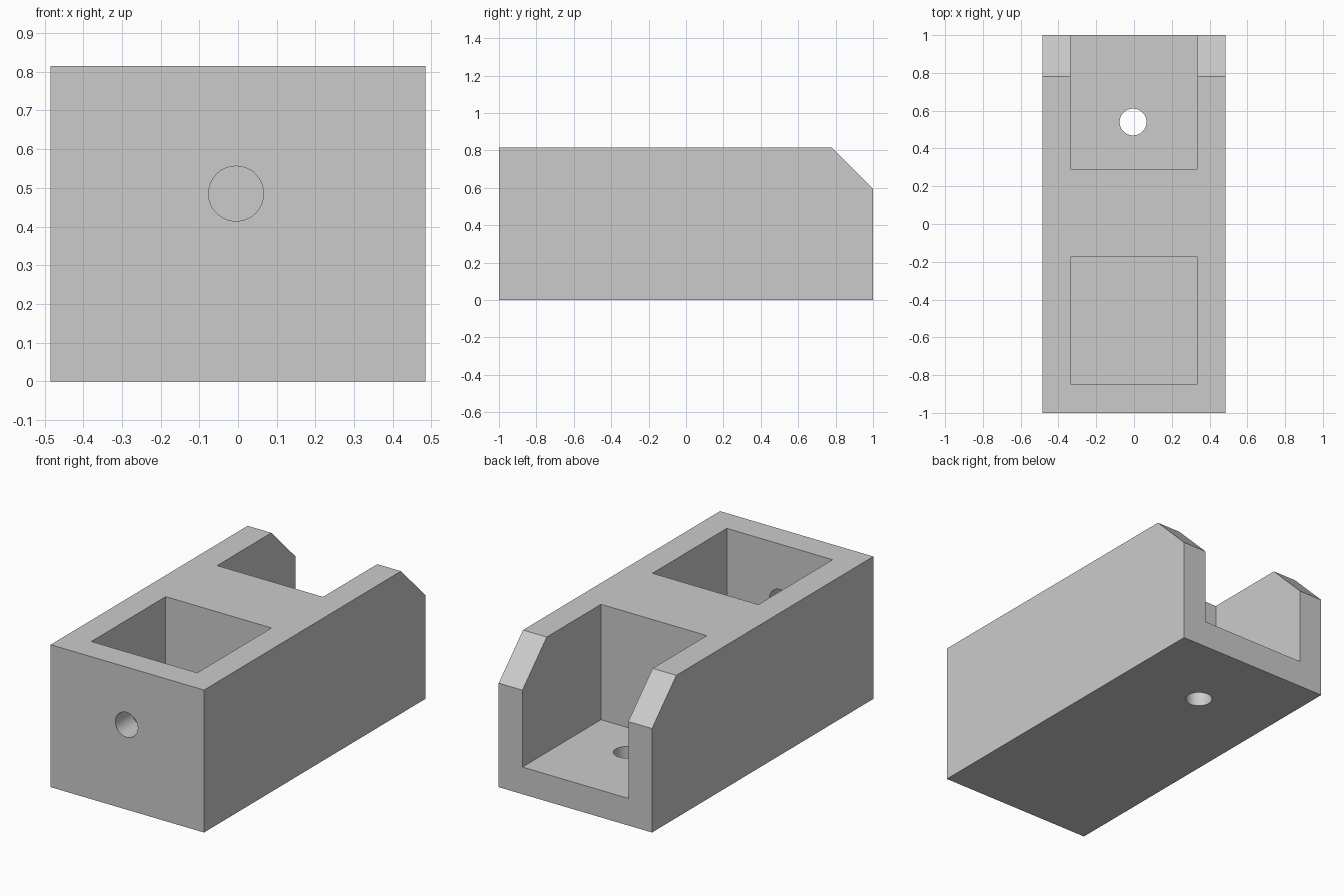
import bpy
import bmesh
import math
from mathutils import Matrix, Vector

default = bpy.data.objects.get("Cube")
if default:
    bpy.data.objects.remove(default, do_unlink=True)

HALF_W, HALF_L, HEIGHT = 0.485, 1.0, 0.815
CHAMFER = 0.22
POCKET_W, FLOOR = 0.335, 0.155
HOLE_X, HOLE_R = -0.005, 0.071

grey = bpy.data.materials.new("plain_grey")
grey.use_nodes = True
grey.diffuse_color = (0.6, 0.6, 0.6, 1)
grey.node_tree.nodes["Principled BSDF"].inputs["Base Color"].default_value = (0.6, 0.6, 0.6, 1)


def add_object(name, bm):
    bmesh.ops.recalc_face_normals(bm, faces=bm.faces)
    mesh = bpy.data.meshes.new(name)
    bm.to_mesh(mesh)
    bm.free()
    mesh.materials.append(grey)
    obj = bpy.data.objects.new(name, mesh)
    bpy.context.scene.collection.objects.link(obj)
    return obj


def box(name, low, high):
    low, high = Vector(low), Vector(high)
    bm = bmesh.new()
    bmesh.ops.create_cube(bm, size=1, matrix=Matrix.Translation((low + high) / 2)
                          @ Matrix.Diagonal((high - low).to_4d()))
    return add_object(name, bm)


def drill(name, centre, depth, tilt=0):
    bm = bmesh.new()
    bmesh.ops.create_cone(bm, cap_ends=True, segments=64, radius1=HOLE_R, radius2=HOLE_R,
                          depth=depth, matrix=Matrix.Translation(centre)
                          @ Matrix.Rotation(tilt, 4, "X"))
    return add_object(name, bm)


# Block body: side profile with a sloped rear top corner, extruded across
bm = bmesh.new()
profile = [(-HALF_L, 0), (HALF_L, 0), (HALF_L, HEIGHT - CHAMFER),
           (HALF_L - CHAMFER, HEIGHT), (-HALF_L, HEIGHT)]
side = bm.faces.new([bm.verts.new((-HALF_W, y, z)) for y, z in profile])
sweep = bmesh.ops.extrude_face_region(bm, geom=[side])
bmesh.ops.translate(bm, vec=(2 * HALF_W, 0, 0),
                    verts=[v for v in sweep["geom"] if isinstance(v, bmesh.types.BMVert)])
body = add_object("block_body", bm)

# Front pocket, open rear slot, and the two round holes
cutters = [
    box("front_pocket", (-POCKET_W, -0.847, FLOOR), (POCKET_W, -0.175, 1)),
    box("rear_slot", (-POCKET_W, 0.29, FLOOR), (POCKET_W, 1.2, 1)),
    drill("front_hole", (HOLE_X, -0.95, 0.485), 0.4, math.pi / 2),
    drill("floor_hole", (HOLE_X, 0.54, 0.05), 0.4),
]
bpy.context.view_layer.objects.active = body
for cutter in cutters:
    cutter.hide_render = True
    cut = body.modifiers.new(cutter.name, "BOOLEAN")
    cut.operation = "DIFFERENCE"
    cut.solver = "EXACT"
    cut.object = cutter
    bpy.ops.object.modifier_apply(modifier=cut.name)
    bpy.data.objects.remove(cutter, do_unlink=True)

# Smooth hole walls, sharp block edges
bpy.ops.object.select_all(action="DESELECT")
body.select_set(True)
bpy.ops.object.shade_smooth_by_angle(angle=math.radians(30))
